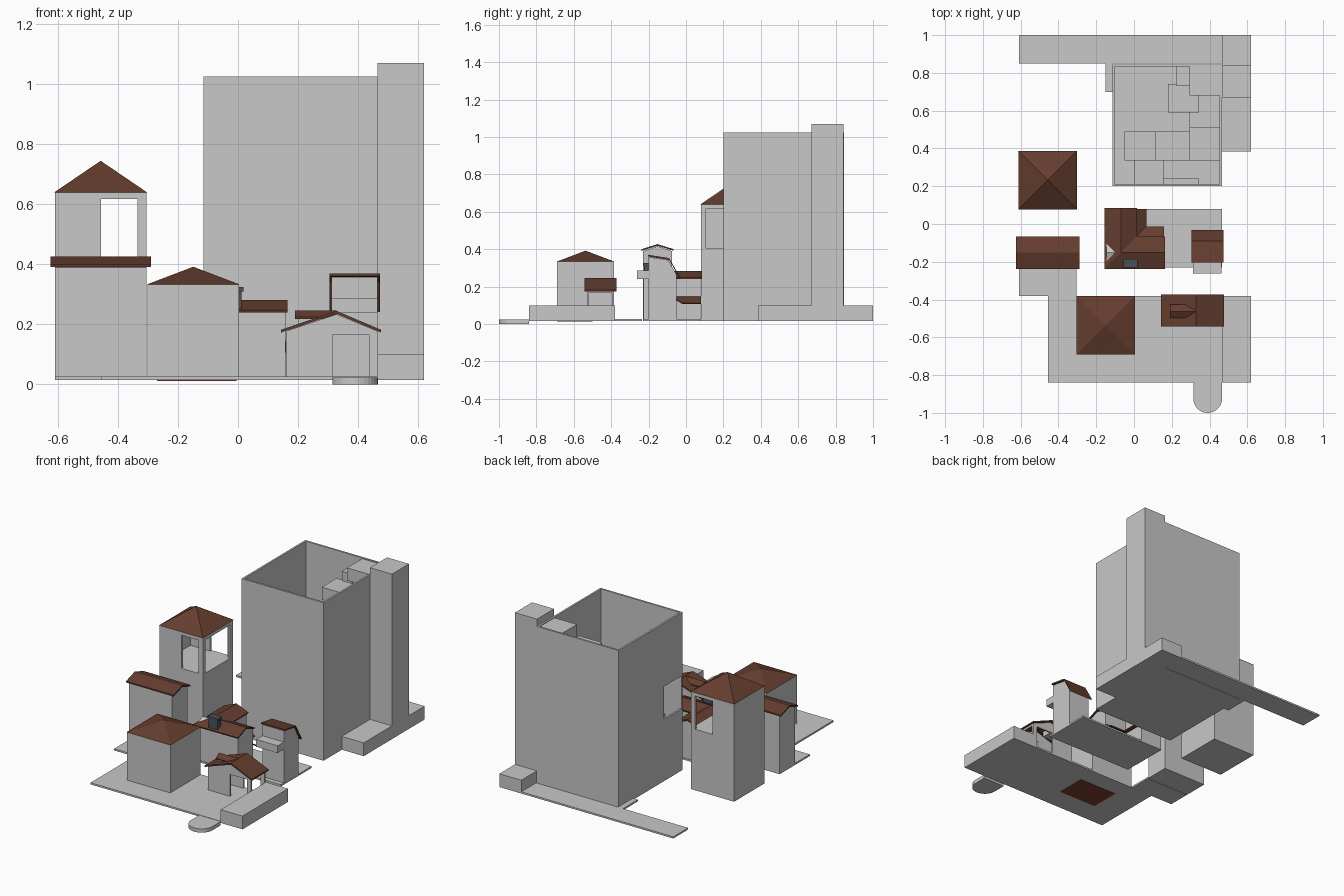
import bpy, bmesh, math


def material(name, col):
    m = bpy.data.materials.new(name)
    m.diffuse_color = (*col, 1)
    return m


GREY = material("pale grey", (0.58, 0.58, 0.58))
BROWN = material("roof brown", (0.13, 0.047, 0.028))
SLATE = material("chimney slate", (0.07, 0.08, 0.1))
RED = material("red brown", (0.22, 0.05, 0.03))


def mesh(name, verts, faces, mat, thick=0):
    me = bpy.data.meshes.new(name)
    me.from_pydata(verts, [], faces)
    bm = bmesh.new()
    bm.from_mesh(me)
    bmesh.ops.recalc_face_normals(bm, faces=bm.faces)
    if thick and sum(f.normal.z for f in bm.faces) < 0:
        bmesh.ops.reverse_faces(bm, faces=bm.faces)
    bm.to_mesh(me)
    bm.free()
    me.materials.append(mat)
    ob = bpy.data.objects.new(name, me)
    bpy.context.collection.objects.link(ob)
    if thick:
        s = ob.modifiers.new("thickness", 'SOLIDIFY')
        s.thickness = thick
        s.offset = -1
    return ob


def prism(name, pts, axis, a, b, mat=GREY):
    """Profile pushed along an axis: pts are (y,z) for x, (x,z) for y, (x,y) for z."""
    put = {'x': lambda p, t: (t, p[0], p[1]), 'y': lambda p, t: (p[0], t, p[1]),
           'z': lambda p, t: (p[0], p[1], t)}[axis]
    n = len(pts)
    faces = [tuple(range(n)), tuple(range(2 * n - 1, n - 1, -1))]
    faces += [(i, (i + 1) % n, n + (i + 1) % n, n + i) for i in range(n)]
    return mesh(name, [put(p, t) for t in (a, b) for p in pts], faces, mat)


def box(name, x0, x1, y0, y1, z0, z1, mat=GREY):
    return prism(name, [(x0, y0), (x1, y0), (x1, y1), (x0, y1)], 'z', z0, z1, mat)


def band(name, pts, axis, a, b, t=0.009):
    """Folded roof sheet following a profile."""
    return prism(name, pts + [(p, z - t) for p, z in reversed(pts)], axis, a, b, BROWN)


def hip(name, x0, x1, y0, y1, z, top):
    v = [(x0, y0, z), (x1, y0, z), (x1, y1, z), (x0, y1, z), ((x0 + x1) / 2, (y0 + y1) / 2, top)]
    return mesh(name, v, [(3, 2, 1, 0)] + [(i, (i + 1) % 4, 4) for i in range(4)], BROWN)


# Ground slabs and raised blocks
Z = 0.015
box("back_ground", -0.61, 0.465, 0.85, 1.0, Z, 0.026)
prism("back_ground_step", [(-0.15, 0.7), (-0.115, 0.7), (-0.115, 0.85), (-0.15, 0.85)], 'z', Z, 0.026)
box("back_block", 0.465, 0.62, 0.385, 1.0, Z, 0.1)
box("middle_ground", -0.145, 0.465, -0.23, 0.08, Z, 0.026)
box("front_ground", -0.455, 0.465, -0.84, -0.38, Z, 0.026)
box("left_ground", -0.61, -0.305, -0.38, -0.235, Z, 0.026)
box("front_block", 0.465, 0.62, -0.84, -0.38, Z, 0.1)
arc = [(0.39 + 0.076 * math.cos(a), -0.924 + 0.076 * math.sin(a))
       for a in [math.pi + math.pi * i / 16 for i in range(17)]]
prism("round_step", arc + [(0.466, -0.84), (0.314, -0.84)], 'z', 0, 0.024)
box("floor_rug", -0.27, -0.005, -0.69, -0.5, Z - 0.003, Z + 0.003, RED)

# Great hollow tower with a door in its left wall
X0, X1, Y0, Y1, T, W = -0.115, 0.465, 0.2, 0.845, 1.025, 0.012
box("great_tower_floor", X0, X1, Y0, Y1, Z, 0.03)
box("great_tower_front", X0, X1, Y0, Y0 + W, 0.03, T)
box("great_tower_back", X0, X1, Y1 - W, Y1, 0.03, T)
box("great_tower_right", X1 - W, X1, Y0 + W, Y1 - W, 0.03, T)
box("great_tower_left_low", X0, X0 + W, Y0 + W, Y1 - W, 0.03, 0.41)
box("great_tower_left_high", X0, X0 + W, Y0 + W, Y1 - W, 0.62, T)
box("great_tower_left_mid", X0, X0 + W, 0.385, Y1 - W, 0.41, 0.62)
box("great_pillar", 0.465, 0.62, 0.67, 0.842, 0.1, 1.07)
# Inner platforms, stepping down
for x0, x1, y0, y1, z0, z1 in [
        (0.295, 0.455, 0.68, 0.835, 0.94, 1.02), (0.225, 0.297, 0.73, 0.835, 0.88, 0.96),
        (0.18, 0.345, 0.59, 0.74, 0.82, 0.9), (0.295, 0.455, 0.51, 0.68, 0.7, 0.78),
        (0.295, 0.455, 0.335, 0.51, 0.6, 0.66), (0.115, 0.295, 0.335, 0.49, 0.5, 0.56),
        (-0.05, 0.115, 0.335, 0.49, 0.41, 0.46), (0.0, 0.155, 0.212, 0.335, 0.3, 0.35),
        (0.055, 0.345, 0.212, 0.24, 0.2, 0.25)]:
    box("inner_platform", x0, x1, y0, y1, z0, z1)

# Watch tower with open upper room
box("watch_tower_body", -0.61, -0.305, 0.08, 0.385, Z, 0.405)
box("watch_tower_left_wall", -0.61, -0.595, 0.08, 0.385, 0.405, 0.64)
for n, y0, y1 in (("front", 0.08, 0.095), ("back", 0.37, 0.385)):
    box("watch_tower_%s_wall" % n, -0.595, -0.457, y0, y1, 0.405, 0.64)
    box("watch_tower_%s_post" % n, -0.335, -0.305, y0, y1, 0.405, 0.64)
    box("watch_tower_%s_lintel" % n, -0.457, -0.335, y0, y1, 0.617, 0.64)
for y0, y1 in ((0.095, 0.108), (0.355, 0.37)):
    box("watch_tower_right_post", -0.32, -0.305, y0, y1, 0.405, 0.64)
box("watch_tower_right_lintel", -0.32, -0.305, 0.108, 0.355, 0.617, 0.64)
hip("watch_tower_roof", -0.612, -0.303, 0.078, 0.387, 0.64, 0.745)

# Left house with gable roof
prism("left_house", [(-0.23, Z), (-0.075, Z), (-0.075, 0.39), (-0.152, 0.416), (-0.23, 0.39)],
      'x', -0.61, -0.305)
band("left_house_roof", [(-0.238, 0.4), (-0.152, 0.427), (-0.066, 0.4)], 'x', -0.625, -0.289)

# Square house with hip roof
box("square_house", -0.302, 0.004, -0.69, -0.384, Z, 0.333)
hip("square_house_roof", -0.304, 0.006, -0.692, -0.382, 0.333, 0.392)

# Corner house: two gabled arms, one folded roof and a lower porch roof
prism("corner_house_right_arm", [(-0.227, Z), (-0.075, Z), (-0.075, 0.24), (-0.15, 0.27), (-0.227, 0.24)],
      'x', -0.145, 0.158)
prism("corner_house_back_arm", [(-0.147, Z), (0.005, Z), (0.005, 0.24), (-0.07, 0.27), (-0.147, 0.24)],
      'y', -0.15, 0.077)
lo, hi = 0.248, 0.282
mesh("corner_house_roof",
     [(-0.155, 0.085, lo), (-0.155, -0.237, lo), (0.165, -0.237, lo),
      (-0.07, 0.085, hi), (-0.07, -0.151, hi), (0.165, -0.151, hi),
      (0.015, 0.085, lo), (0.015, -0.065, lo), (0.165, -0.065, lo)],
     [(0, 1, 4, 3), (1, 2, 5, 4), (3, 4, 7, 6), (4, 5, 8, 7)], BROWN, 0.009)
mesh("corner_house_porch_roof",
     [(0.004, 0.08, 0.147), (0.004, -0.075, 0.147), (0.16, -0.075, 0.147),
      (0.065, 0.08, 0.113), (0.065, -0.014, 0.113), (0.16, -0.014, 0.113)],
     [(0, 1, 4, 3), (1, 2, 5, 4)], BROWN, 0.008)
box("chimney", -0.05, 0.012, -0.225, -0.19, 0.24, 0.315, SLATE)
box("chimney_cap", -0.055, 0.018, -0.23, -0.186, 0.31, 0.325, SLATE)

# Tall right house with sweeping back roof and front balcony
prism("tall_house", [(-0.2, Z), (-0.05, Z), (-0.05, 0.262), (-0.095, 0.342), (-0.2, 0.358)],
      'x', 0.312, 0.464)
band("tall_house_roof", [(-0.203, 0.37), (-0.09, 0.352), (-0.032, 0.25)], 'x', 0.304, 0.473)
box("balcony", 0.312, 0.464, -0.262, -0.2, 0.24, 0.287)

# Front shelter: open front door and open right side
box("shelter_left_wall", 0.16, 0.17, -0.53, -0.385, 0.026, 0.18)
for n, y0, y1 in (("front", -0.53, -0.52), ("back", -0.395, -0.385)):
    prism("shelter_%s_gable" % n, [(0.16, 0.166), (0.464, 0.166), (0.464, 0.178), (0.328, 0.234), (0.16, 0.178)],
          'y', y0, y1)
    box("shelter_%s_wall" % n, 0.17, 0.314, y0, y1, 0.026, 0.166)
    box("shelter_%s_post" % n, 0.436, 0.464, y0, y1, 0.026, 0.166)
box("shelter_right_lintel", 0.454, 0.464, -0.52, -0.395, 0.166, 0.178)
band("shelter_roof", [(0.143, 0.182), (0.328, 0.245), (0.477, 0.182)], 'y', -0.542, -0.372)
prism("dormer", [(-0.49, 0.19), (-0.435, 0.19), (-0.435, 0.222), (-0.462, 0.236), (-0.49, 0.222)],
      'x', 0.2, 0.3)
band("dormer_roof", [(-0.498, 0.225), (-0.462, 0.246), (-0.426, 0.225)], 'x', 0.19, 0.328, 0.007)
